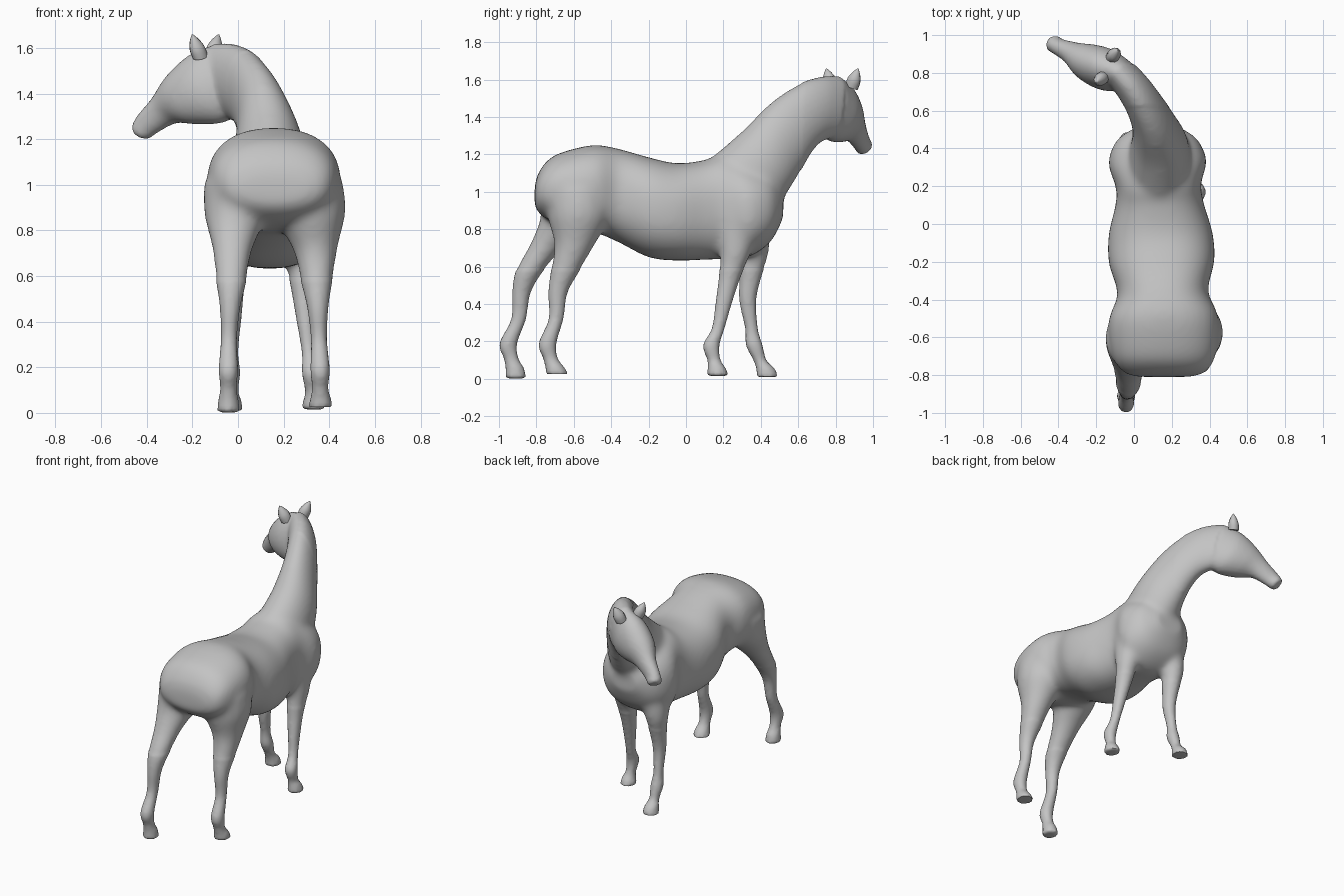
import bpy, bmesh, math
from mathutils import Vector as V

if "Cube" in bpy.data.objects:
    bpy.data.objects.remove(bpy.data.objects["Cube"])

coat = bpy.data.materials.new("grey_coat")
coat.diffuse_color = (0.55, 0.55, 0.55, 1)
coat.use_nodes = True
coat.node_tree.nodes["Principled BSDF"].inputs["Base Color"].default_value = coat.diffuse_color


def spline(a, b, c, d, t):
    return 0.5 * (2 * b + (c - a) * t + (2 * a - 5 * b + 4 * c - d) * t ** 2
                  + (3 * b - a - 3 * c + d) * t ** 3)


def loft(bm, sections, power=2.0, sides=28, steps=5):
    """Closed skin through sections given as (top point, bottom point, half width)."""
    s = [(V(t), V(b), w) for t, b, w in sections]
    rows = []
    for i in range(len(s) - 1):
        q = [s[max(i - 1, 0)], s[i], s[i + 1], s[min(i + 2, len(s) - 1)]]
        for k in range(steps + (i == len(s) - 2)):
            rows.append([spline(*[e[j] for e in q], k / steps) for j in range(3)])
    mids = [(t + b) / 2 for t, b, w in rows]
    rings = []
    for i, (t, b, w) in enumerate(rows):
        along = mids[min(i + 1, len(mids) - 1)] - mids[max(i - 1, 0)]
        up = (t - b) / 2
        side = along.cross(up).normalized() * w
        ring = []
        for k in range(sides):
            a = math.tau * k / sides
            c, n = math.cos(a), math.sin(a)
            c = math.copysign(abs(c) ** (2 / power), c)
            n = math.copysign(abs(n) ** (2 / power), n)
            ring.append(bm.verts.new(mids[i] + side * c + up * n))
        rings.append(ring)
    faces = [bm.faces.new(rings[0]), bm.faces.new(rings[-1])]
    for r0, r1 in zip(rings, rings[1:]):
        for k in range(sides):
            m = (k + 1) % sides
            faces.append(bm.faces.new((r0[k], r0[m], r1[m], r1[k])))
    bmesh.ops.recalc_face_normals(bm, faces=faces)


def leg(bm, points):
    """Leg through (x, y, z, front-to-back radius) points."""
    loft(bm, [((x, y + r, z), (x, y - r, z), r * 0.9) for x, y, z, r in points], sides=16)


def make_object(name, bm):
    mesh = bpy.data.meshes.new(name)
    bm.to_mesh(mesh)
    bm.free()
    mesh.materials.append(coat)
    ob = bpy.data.objects.new(name, mesh)
    bpy.context.collection.objects.link(ob)
    bpy.ops.object.select_all(action='DESELECT')
    ob.select_set(True)
    bpy.context.view_layer.objects.active = ob
    return ob


bm = bmesh.new()

# Torso: (y, centre x, bottom, top, half width)
torso = [(-.81, .16, .93, 1.02, .13), (-.79, .16, .89, 1.10, .21),
         (-.72, .16, .84, 1.185, .265), (-.6, .158, .80, 1.23, .29),
         (-.48, .156, .78, 1.25, .285), (-.36, .152, .73, 1.23, .24),
         (-.2, .147, .65, 1.185, .28), (-.05, .14, .632, 1.153, .275),
         (.1, .135, .637, 1.17, .235), (.2, .13, .64, 1.2, .225),
         (.33, .125, .65, 1.15, .26), (.45, .125, .73, 1.1, .21),
         (.52, .125, .86, 1.0, .1)]
loft(bm, [((x, y, t), (x, y, b), w) for y, x, b, t, w in torso], power=2.35, sides=40)

# Neck, curving up and to the side
loft(bm, [((.13, .12, 1.17), (.13, .40, .80), .18),
          ((.14, .30, 1.325), (.13, .525, .97), .155),
          ((.11, .45, 1.475), (.10, .605, 1.10), .118),
          ((.05, .60, 1.575), (.06, .66, 1.20), .10),
          ((-.02, .72, 1.615), (.02, .71, 1.26), .092),
          ((-.10, .81, 1.62), (-.03, .78, 1.29), .085)])

# Head, from poll to muzzle
loft(bm, [((-.08, .81, 1.62), (.0, .76, 1.30), .075),
          ((-.20, .85, 1.575), (-.08, .78, 1.27), .11),
          ((-.30, .89, 1.485), (-.18, .82, 1.265), .10),
          ((-.375, .925, 1.38), (-.27, .88, 1.27), .062),
          ((-.435, .95, 1.31), (-.35, .92, 1.23), .046),
          ((-.46, .968, 1.265), (-.395, .945, 1.20), .045),
          ((-.458, .97, 1.245), (-.415, .955, 1.208), .028)])

# Front legs
leg(bm, [(.26, .27, .86, .12), (.28, .265, .68, .085), (.285, .235, .55, .06),
         (.295, .205, .42, .046), (.31, .172, .27, .035), (.32, .135, .18, .045),
         (.325, .15, .10, .036), (.33, .165, .055, .05), (.33, .17, .015, .058)])
leg(bm, [(-.0, .33, .86, .12), (-.025, .36, .68, .085), (-.025, .345, .55, .06),
         (-.025, .33, .42, .046), (-.03, .35, .27, .035), (-.03, .365, .18, .045),
         (-.03, .395, .10, .036), (-.03, .425, .055, .05), (-.03, .435, .01, .058)])

# Hind legs
leg(bm, [(.31, -.58, 1.0, .17), (.325, -.575, .86, .165), (.34, -.595, .72, .11),
         (.345, -.645, .58, .078), (.35, -.685, .46, .052), (.355, -.695, .32, .04),
         (.36, -.74, .19, .048), (.36, -.725, .11, .04), (.362, -.7, .06, .052),
         (.362, -.69, .025, .06)])
leg(bm, [(.0, -.6, 1.0, .17), (-.015, -.63, .86, .15), (-.025, -.735, .72, .10),
         (-.03, -.835, .58, .075), (-.035, -.88, .46, .05), (-.04, -.895, .32, .04),
         (-.042, -.95, .19, .048), (-.042, -.935, .11, .04), (-.042, -.915, .055, .05),
         (-.042, -.91, .002, .056)])

# Fuse the parts into one skin
horse = make_object("horse_body", bm)
mod = horse.modifiers.new("fuse", 'REMESH')
mod.mode = 'VOXEL'
mod.voxel_size = 0.013
bpy.ops.object.modifier_apply(modifier=mod.name)

# Soften the joins: lightly everywhere, strongly on the trunk
bm = bmesh.new()
bm.from_mesh(horse.data)
trunk = [v for v in bm.verts if v.co.z > .58 and v.co.y < .62]
bmesh.ops.smooth_vert(bm, verts=bm.verts[:], factor=.5, use_axis_x=True,
                      use_axis_y=True, use_axis_z=True)
for _ in range(16):
    bmesh.ops.smooth_vert(bm, verts=trunk, factor=.5, use_axis_x=True,
                          use_axis_y=True, use_axis_z=True)
for f in bm.faces:
    f.material_index = 0
bm.to_mesh(horse.data)
bm.free()
if not horse.data.materials:
    horse.data.materials.append(coat)
bpy.ops.object.shade_smooth_by_angle(angle=math.radians(50))

# Ears: tapered, leaning outwards
for name, base, tip in (("left_ear", (-.165, .775, 1.56), (-.20, .75, 1.658)),
                        ("right_ear", (-.115, .885, 1.56), (-.085, .92, 1.658))):
    bm = bmesh.new()
    base, tip = V(base), V(tip)
    fore = V((-.9, .44, 0))
    loft(bm, [(base.lerp(tip, t) + fore * r, base.lerp(tip, t) - fore * r, r * 1.1)
              for t, r in ((0, .034), (.4, .034), (.75, .02), (1, .003))], sides=10, steps=3)
    make_object(name, bm)
    bpy.ops.object.shade_smooth_by_angle(angle=math.radians(50))
